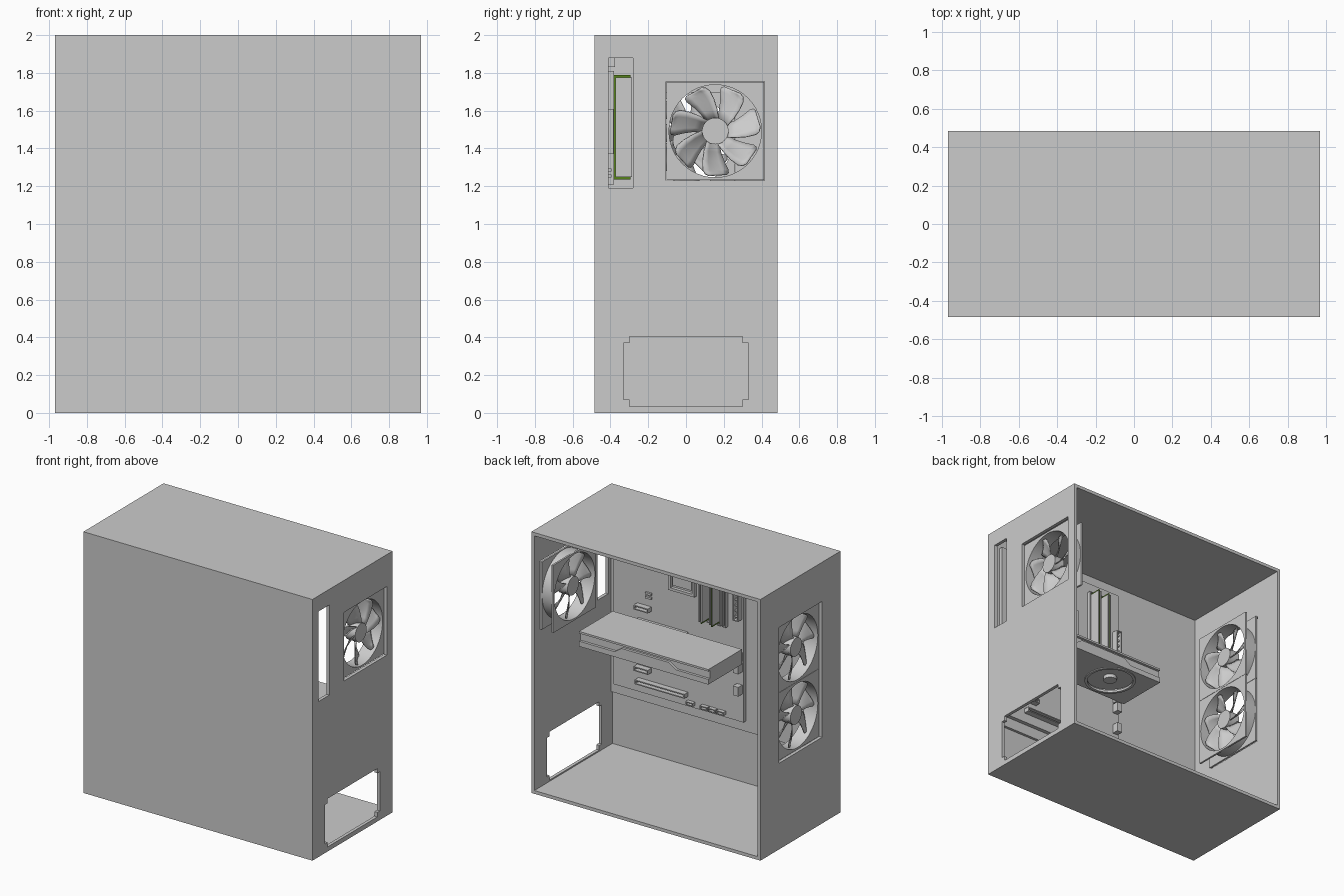
import bpy, bmesh, math
from mathutils import Matrix, Vector

if "Cube" in bpy.data.objects:
    bpy.data.objects.remove(bpy.data.objects["Cube"])

# local (u, v, w) -> world, per extrusion axis
AXES = {
    'x': Matrix(((0, 0, 1, 0), (1, 0, 0, 0), (0, 1, 0, 0), (0, 0, 0, 1))),   # u=y v=z w=x
    'y': Matrix(((1, 0, 0, 0), (0, 0, -1, 0), (0, 1, 0, 0), (0, 0, 0, 1))),  # u=x v=z w=-y
    'z': Matrix.Identity(4),
}


def rect(u0, u1, v0, v1):
    return [(u0, v0), (u1, v0), (u1, v1), (u0, v1)]


def circle(u, v, r, n=48):
    return [(u + r * math.cos(2 * math.pi * i / n), v + r * math.sin(2 * math.pi * i / n)) for i in range(n)]


def smooth(ob):
    bpy.ops.object.select_all(action='DESELECT')
    bpy.context.view_layer.objects.active = ob
    ob.select_set(True)
    bpy.ops.object.shade_smooth_by_angle(angle=math.radians(30))


def prism(name, loops, axis, a, b):
    """Extrude an outline (first loop) with holes (other loops) from a to b along a world axis."""
    cu = bpy.data.curves.new(name, 'CURVE')
    cu.dimensions, cu.fill_mode = '2D', 'BOTH'
    cu.extrude = abs(b - a) / 2
    for loop in loops:
        sp = cu.splines.new('POLY')
        sp.points.add(len(loop) - 1)
        for p, (u, v) in zip(sp.points, loop):
            p.co = (u, v, 0, 1)
        sp.use_cyclic_u = True
    ob = bpy.data.objects.new(name, cu)
    bpy.context.collection.objects.link(ob)
    bpy.ops.object.select_all(action='DESELECT')
    bpy.context.view_layer.objects.active = ob
    ob.select_set(True)
    bpy.ops.object.convert(target='MESH')
    ob = bpy.context.view_layer.objects.active
    mid = (a + b) / 2 * (-1 if axis == 'y' else 1)
    ob.data.transform(AXES[axis] @ Matrix.Translation((0, 0, mid)))
    bm = bmesh.new()
    bm.from_mesh(ob.data)
    bmesh.ops.remove_doubles(bm, verts=bm.verts, dist=1e-5)
    bmesh.ops.recalc_face_normals(bm, faces=bm.faces)
    bm.to_mesh(ob.data)
    bm.free()
    smooth(ob)
    return ob


def box(name, x0, x1, y0, y1, z0, z1):
    return prism(name, [rect(x0, x1, y0, y1)], 'z', z0, z1)


green = bpy.data.materials.new("circuit_green")
green.diffuse_color = (0.09, 0.22, 0.01, 1)
green.use_nodes = True
green.node_tree.nodes["Principled BSDF"].inputs["Base Color"].default_value = green.diffuse_color

# ---- case shell, open towards +y
X, Y, T = 0.97, 0.485, 0.025
psu_hole = [(-.30, .035), (.30, .035), (.30, .07), (.33, .07), (.33, .37), (.30, .37),
            (.30, .405), (-.30, .405), (-.30, .37), (-.33, .37), (-.33, .07), (-.30, .07)]
prism("rear_panel", [rect(-Y, Y, 0, 2), rect(-.105, .415, 1.23, 1.755),
                     rect(-.41, -.28, 1.19, 1.88), psu_hole], 'x', X - T, X)
prism("intake_panel", [rect(-Y, Y, 0, 2), rect(-.262, .262, .66, 1.70)], 'x', -X, -X + T)
box("case_floor", -X + T, X - T, -Y, Y, 0, T)
box("case_top", -X + T, X - T, -Y, Y, 2 - T, 2)
box("closed_side_panel", -X + T, X - T, -Y, -Y + T, T, 2 - T)
box("board_tray", -X + T, X - T, -Y + T, -.44, .43, 2 - T)


# ---- case fans: two square flanges, round duct, hub and seven pitched blades
def fan(name, y, z, wall, inward):
    def span(d0, d1):
        return sorted((wall + inward * d0, wall + inward * d1))
    bore = circle(y, z, .245)
    sq = rect(y - .259, y + .259, z - .259, z + .259)
    prism(name + "_outer_flange", [sq, bore], 'x', *span(0, .014))
    prism(name + "_inner_flange", [sq, bore], 'x', *span(.096, .11))
    prism(name + "_duct", [circle(y, z, .256), bore], 'x', *span(.014, .096))
    prism(name + "_hub", [circle(y, z, .07, 32)], 'x', *span(.012, .098))
    bm = bmesh.new()
    rows = [(.062, .034), (.11, .045), (.16, .058), (.205, .068), (.225, .062), (.235, .045)]
    for k in range(7):
        ang = math.radians(8) + k * 2 * math.pi / 7
        grid = []
        for r, h in rows:
            row = []
            for s in (-1, -.5, 0, .5, 1):
                th = ang + .25 * (r - .06) / .17 - .12
                u = r * math.cos(th) - s * h * math.sin(th)
                v = r * math.sin(th) + s * h * math.cos(th)
                w = wall + inward * .055 - s * .032 + .006 * s * s
                row.append(bm.verts.new((w, y + u, z + v)))
            grid.append(row)
        for r0, r1 in zip(grid, grid[1:]):
            for i in range(4):
                bm.faces.new((r0[i], r0[i + 1], r1[i + 1], r1[i]))
    me = bpy.data.meshes.new(name + "_blades")
    bm.to_mesh(me)
    bm.free()
    ob = bpy.data.objects.new(name + "_blades", me)
    bpy.context.collection.objects.link(ob)
    smooth(ob)
    mod = ob.modifiers.new("thickness", 'SOLIDIFY')
    mod.thickness, mod.offset = .006, 0


fan("exhaust_fan", .155, 1.492, X - T, -1)
fan("upper_intake_fan", 0, 1.44, -X + T, 1)
fan("lower_intake_fan", 0, .92, -X + T, 1)

# ---- main board
B = -.41
box("main_board", -.20, .90, -.44, B, .51, 1.89)


def socket(name, x, z, w, h, depth, lip=.008):
    """Raised connector with a groove down the middle."""
    hw, hh = w / 2, h / 2
    prism(name, [rect(x - hw, x + hw, z - hh, z + hh),
                 rect(x - hw + lip, x + hw - lip, z - hh + lip, z + hh - lip)], 'y', B, B + depth)


# processor socket
socket("processor_socket_frame", .31, 1.49, .22, .24, .025, .02)
box("processor_lid", .23, .39, B, B + .016, 1.41, 1.57)

# expansion slots
for i, z in enumerate((1.06, .60)):
    socket("long_expansion_slot_%d" % (i + 1), .48, z, .42, .034, .045)
for i, z in enumerate((1.17, .88, .70)):
    socket("short_expansion_slot_%d" % (i + 1), .64, z, .12, .034, .045)

# memory slots and the two fitted sticks
for i, x in enumerate((.08, .035, -.01, -.055)):
    socket("memory_slot_%d" % (i + 1), x, 1.51, .028, .60, .03, .007)
for i, x in enumerate((.08, -.01)):
    n = "memory_stick_%d" % (i + 1)
    box(n + "_board", x - .005, x + .005, -.405, -.295, 1.235, 1.79).data.materials.append(green)
    for side in (-1, 1):
        a, b = sorted((x + side * .005, x + side * .014))
        box(n + ("_left" if side < 0 else "_right") + "_heat_spreader", a, b, -.373, -.285, 1.25, 1.775)

# power, data and header connectors
socket("main_power_connector", -.165, 1.43, .045, .27, .05, .007)
for i in range(6):
    box("main_power_rib_%d" % i, -.18, -.15, B, B + .03, 1.315 + i * .043, 1.33 + i * .043)
socket("processor_power_connector", .62, 1.855, .10, .045, .035)
for i, z in enumerate((1.01, .93, .76)):
    box("drive_port_%d" % (i + 1), -.19, -.145, B, B + .05, z - .035, z + .035)
for i, x in enumerate((.24, .12, .05, -.02)):
    socket("bottom_header_%d" % (i + 1), x, .545, .06, .025, .03, .006)
for i, (x, z) in enumerate(((.60, 1.285), (.60, 1.255))):
    box("small_chip_%d" % (i + 1), x - .025, x + .025, B, B + .015, z - .008, z + .008)

# ---- graphics card, fan facing down
gx0, gx1, gy0, gy1 = -.215, .88, -.37, .037
box("graphics_card_backplate", gx0, gx1, gy0, gy1, 1.075, 1.09)
box("graphics_card_body", gx0 + .012, gx1 - .012, gy0, gy1 - .02, 1.0, 1.075)
box("graphics_card_edge_connector", .28, .68, B, gy0, 1.055, 1.065)
FX, FY = .085, -.167
prism("graphics_card_shroud", [rect(gx0, gx1, gy0, gy1), circle(FX, FY, .18)], 'z', .975, 1.0)
# side fascia with a raised trapezoid in the middle
prism("graphics_card_fascia", [[(gx0, 1.0), (gx1, 1.0), (gx1, 1.015), (.58, 1.015), (.52, 1.055),
                                (.12, 1.055), (.06, 1.015), (gx0, 1.015)]], 'y', gy1 - .02, gy1)
for i, x in enumerate((gx0, gx1 - .012)):
    box("graphics_card_end_plate_%d" % (i + 1), x, x + .012, gy0, gy1 - .02, 1.0, 1.075)
prism("graphics_card_fan_ring", [circle(FX, FY, .185), circle(FX, FY, .165)], 'z', .968, .985)
prism("graphics_card_fan_hub", [circle(FX, FY, .048, 32)], 'z', .972, 1.0)
